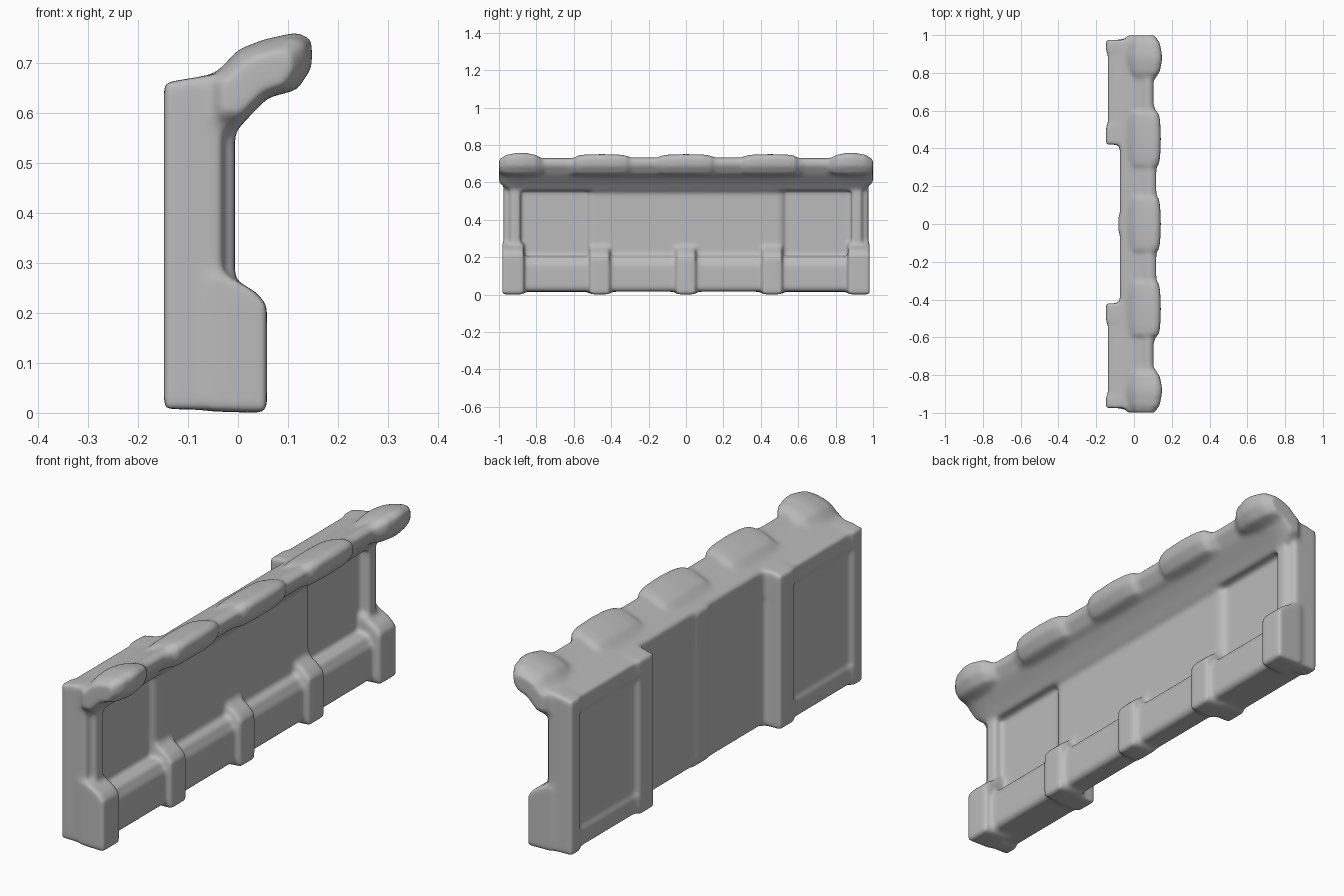
import bpy, bmesh

cube = bpy.data.objects.get("Cube")
if cube:
    bpy.data.objects.remove(cube, do_unlink=True)

stone = bpy.data.materials.new("grey stone")
stone.use_nodes = True
COLOUR = (0.5, 0.5, 0.5, 1)
stone.diffuse_color = COLOUR
stone.node_tree.nodes["Principled BSDF"].inputs["Base Color"].default_value = COLOUR

bm = bmesh.new()


def slab(profile, y0, y1, taper=0.0, inset=0.8):
    """Extrude an xz profile along y; taper rounds both ends into a soft hump."""
    cx = sum(p[0] for p in profile) / len(profile)
    cz = sum(p[1] for p in profile) / len(profile)
    stations = [(y0, 1), (y1, 1)]
    if taper:
        mid = 1 - (1 - inset) * 0.3
        stations = [(y0, inset), (y0 + taper * 0.4, mid), (y0 + taper, 1),
                    (y1 - taper, 1), (y1 - taper * 0.4, mid), (y1, inset)]
    rings = [[bm.verts.new((cx + (x - cx) * s, y, cz + (z - cz) * s))
              for x, z in profile] for y, s in stations]
    faces = [bm.faces.new(rings[0]), bm.faces.new(rings[-1])]
    for a, b in zip(rings, rings[1:]):
        for i in range(len(a)):
            j = (i + 1) % len(a)
            faces.append(bm.faces.new((a[i], a[j], b[j], b[i])))
    bmesh.ops.recalc_face_normals(bm, faces=faces)


def box(x0, x1, y0, y1, z0, z1):
    slab([(x0, z0), (x1, z0), (x1, z1), (x0, z1)], y0, y1)


def both(y0, y1):
    """A span of y and its mirror image."""
    return [(y0, y1), (-y1, -y0)]


def post(reach, height):
    return [(-0.06, 0.003), (reach, 0), (reach, height - 0.035),
            (reach - 0.02, height - 0.01), (-0.02, height + 0.025), (-0.06, height + 0.025)]


def cornice(reach, top):
    return [(-0.075, 0.56), (-0.01, 0.555), (0.02, 0.59), (0.06, 0.63),
            (reach - 0.03, 0.645), (reach, 0.69), (reach, top - 0.015),
            (reach - 0.03, top), (0.05, top - 0.015), (0.0, top - 0.035),
            (-0.04, 0.683), (-0.075, 0.668)]


# Middle wall panel, with a faint rib on the back
box(-0.073, -0.025, -0.5, 0.5, 0.015, 0.66)
box(-0.083, -0.04, -0.04, 0.04, 0.03, 0.66)

# End bays: panel set back in a frame of pilasters and bands
for a, b in both(0.44, 0.95):
    box(-0.126, -0.047, a, b, 0.02, 0.66)
    slab([(-0.138, 0.59), (-0.03, 0.57), (-0.03, 0.68), (-0.138, 0.658)], a, b)
    box(-0.138, -0.03, a, b, 0.015, 0.09)
for span in both(0.42, 0.52) + both(0.91, 0.975):
    slab([(-0.148, 0.008), (-0.03, 0.005), (-0.03, 0.68), (-0.148, 0.66)], *span)

# Front pilasters at both ends, fuller on the inner side
for a, b in both(0.885, 0.94):
    box(-0.08, -0.006, a, b, 0.1, 0.62)

# Plinth with a stepped ledge and worn lower edge, and its posts
slab([(-0.07, 0.017), (0.01, 0.017), (0.026, 0.03), (0.026, 0.165), (0.012, 0.18),
      (0.005, 0.206), (-0.07, 0.206)], -0.95, 0.95)
for y in (-0.46, 0, 0.46):
    slab(post(0.048, 0.232), y - 0.053, y + 0.053)
for a, b in both(0.865, 0.982):
    slab(post(0.058, 0.25), a, b)

# Overhanging cornice with humps above the posts and rounded end blocks
slab(cornice(0.104, 0.733), -0.965, 0.965, 0.06, 0.85)
slab(cornice(0.118, 0.736), -0.62, 0.62, 0.1, 0.92)
for y in (-0.45, 0, 0.45):
    slab(cornice(0.142, 0.754), y - 0.14, y + 0.14, 0.125, 0.9)
for a, b in both(0.765, 0.999):
    slab(cornice(0.148, 0.761), a, b, 0.1, 0.64)

# Fuse the parts into one softly worn piece
mesh = bpy.data.meshes.new("parapet_wall")
bm.to_mesh(mesh)
bm.free()
wall = bpy.data.objects.new("parapet_wall", mesh)
bpy.context.collection.objects.link(wall)
mesh.materials.append(stone)

remesh = wall.modifiers.new("fuse", 'REMESH')
remesh.mode = 'VOXEL'
remesh.voxel_size = 0.009
remesh.use_smooth_shade = True
soften = wall.modifiers.new("soften", 'SMOOTH')
soften.factor = 0.5
soften.iterations = 14
